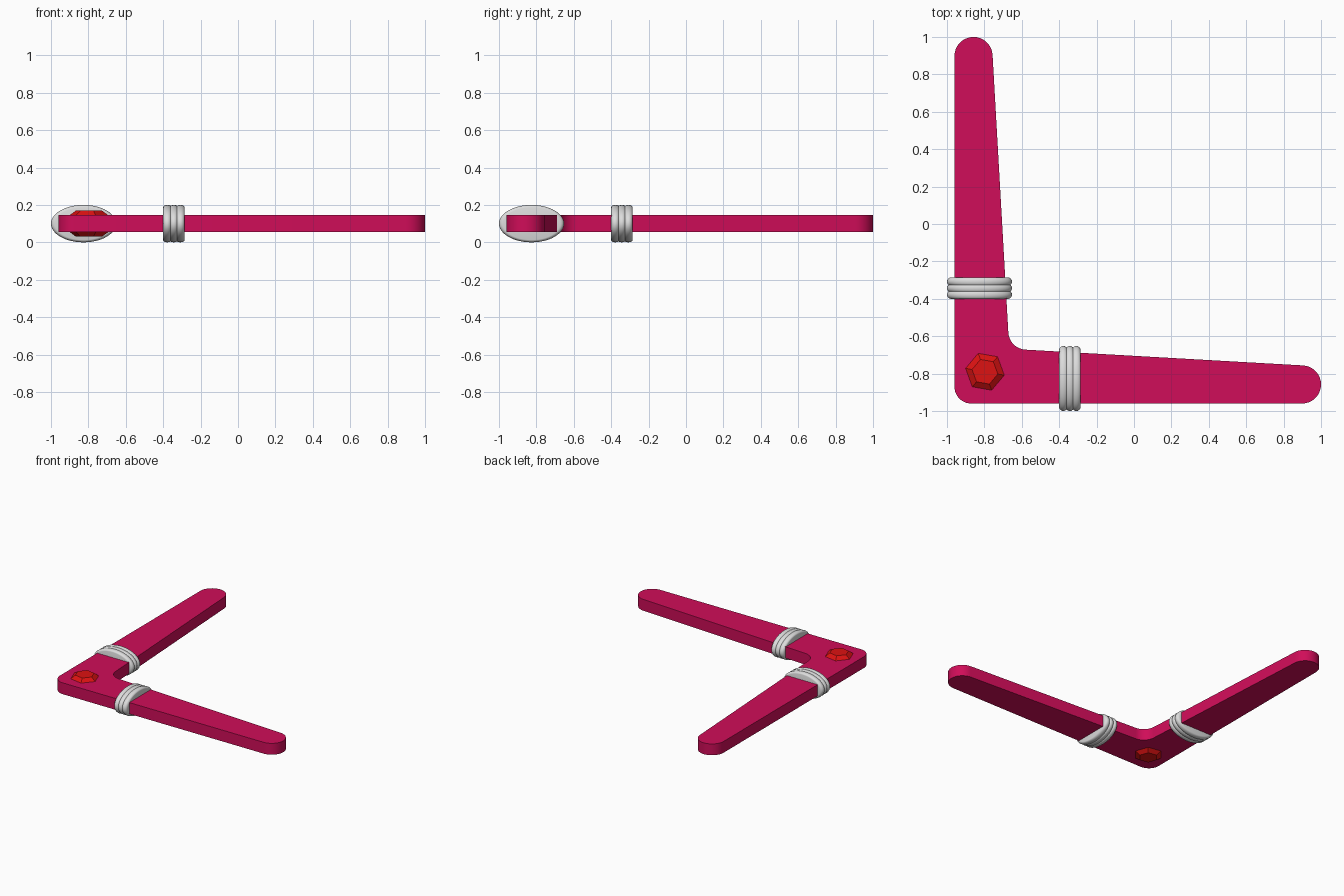
import bpy, bmesh, math

if "Cube" in bpy.data.objects:
    bpy.data.objects.remove(bpy.data.objects["Cube"])


def material(name, rgb):
    m = bpy.data.materials.new(name)
    m.diffuse_color = (*rgb, 1)
    m.use_nodes = True
    m.node_tree.nodes["Principled BSDF"].inputs["Base Color"].default_value = m.diffuse_color
    return m


crimson = material("crimson", (0.63, 0.004, 0.10))
red = material("gem red", (0.72, 0.006, 0.006))
grey = material("light grey", (0.72, 0.72, 0.72))


def finish(name, bm, mat, smooth=True):
    bmesh.ops.recalc_face_normals(bm, faces=bm.faces)
    me = bpy.data.meshes.new(name)
    bm.to_mesh(me)
    bm.free()
    me.materials.append(mat)
    ob = bpy.data.objects.new(name, me)
    bpy.context.collection.objects.link(ob)
    if smooth:
        bpy.ops.object.select_all(action='DESELECT')
        ob.select_set(True)
        bpy.context.view_layer.objects.active = ob
        bpy.ops.object.shade_smooth_by_angle(angle=math.radians(35))
    return ob


def arc(cx, cy, r, a0, a1, n):
    return [(cx + r * math.cos(math.radians(a0 + (a1 - a0) * i / n)),
             cy + r * math.sin(math.radians(a0 + (a1 - a0) * i / n)))
            for i in range(n + 1)]


def loft(bm, loops):
    # joins closed loops of points and caps both ends
    rows = [[bm.verts.new(p) for p in loop] for loop in loops]
    n = len(rows[0])
    for a, b in zip(rows, rows[1:]):
        for i in range(n):
            j = (i + 1) % n
            bm.faces.new((a[i], a[j], b[j], b[i]))
    bm.faces.new(rows[0])
    bm.faces.new(rows[-1])


# Body: one arm outlined, the other mirrored across the diagonal
half = arc(-0.87, -0.87, 0.09, 225, 270, 6)
half += arc(0.898, -0.858, 0.102, -90, 87, 16)
half += arc(-0.575, -0.575, 0.097, 267, 225, 6)
outline = half + [(y, x) for x, y in reversed(half[1:-1])]
bm = bmesh.new()
loft(bm, [[(x, y, z) for x, y in outline] for z in (0.055, 0.145)])
finish("boomerang_body", bm, crimson)

# Bands: three rounded ridges around each arm, oval in section
profile = []
for k in (-1, 0, 1):
    for i in range(9):
        t = math.pi * (1 - i / 8)
        profile.append((-0.343 + 0.035 * k + 0.0225 * math.cos(t),
                        0.1515 + 0.0225 * math.sin(t)))
# drop overlaps between neighbouring ridges
profile = [p for i, p in enumerate(profile) if i not in (8, 9, 17, 18)]


def band(name, swap):
    bm = bmesh.new()
    loops = []
    for x, r in profile:
        loop = []
        for i in range(48):
            a = 2 * math.pi * i / 48
            y = -0.826 + r * math.cos(a)
            z = 0.1 + r * 0.575 * math.sin(a)
            loop.append((y, x, z) if swap else (x, y, z))
        loops.append(loop)
    loft(bm, loops)
    finish(name, bm, grey)


band("band_side_arm", False)
band("band_long_arm", True)

# Gem: faceted hexagonal stone showing on both faces
bm = bmesh.new()
loft(bm, [[(x, y, z) for x, y in arc(-0.797, -0.79, r, 50, 350, 5)]
          for z, r in ((0.03, 0.07), (0.055, 0.105), (0.145, 0.105), (0.17, 0.07))])
finish("corner_gem", bm, red, smooth=False)
